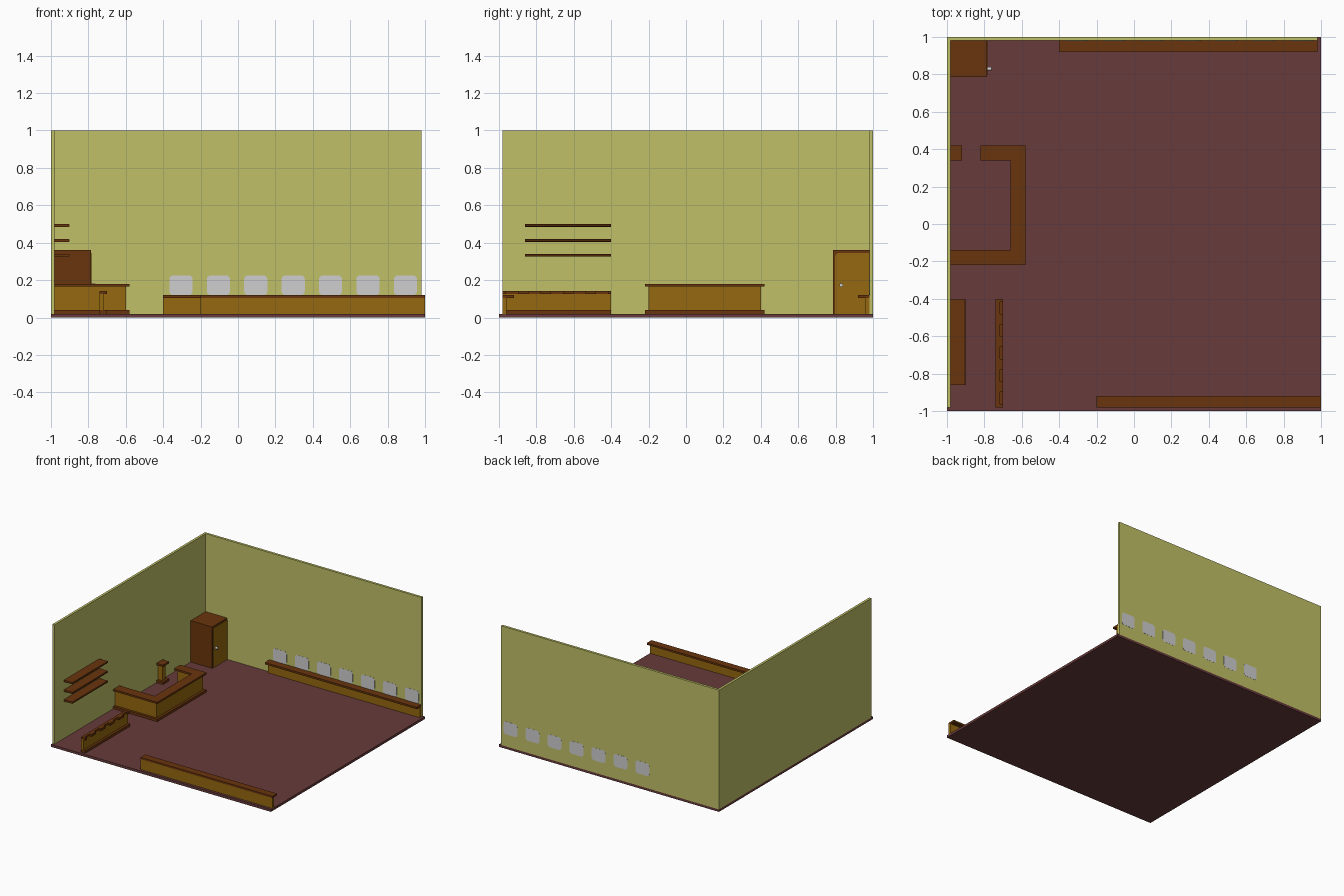
import bpy, bmesh, math
from mathutils import Vector

cube = bpy.data.objects.get("Cube")
if cube:
    bpy.data.objects.remove(cube, do_unlink=True)


def material(name, r, g, b):
    m = bpy.data.materials.new(name)
    m.use_nodes = True
    m.diffuse_color = (r, g, b, 1)
    m.node_tree.nodes["Principled BSDF"].inputs["Base Color"].default_value = (r, g, b, 1)
    return m


WALL = material("olive wall", 0.53, 0.53, 0.137)
FLOOR = material("maroon floor", 0.14, 0.043, 0.043)
DARK = material("dark wood", 0.143, 0.036, 0.004)
WOOD = material("golden wood", 0.305, 0.14, 0.005)
GREY = material("light grey", 0.62, 0.62, 0.62)


def prism(name, mat, pts, lo, hi, axis="z"):
    """Extrude a 2D outline along an axis: z takes (x, y), y takes (x, z), x takes (y, z)."""
    place = {"z": lambda a, b, c: (a, b, c),
             "y": lambda a, b, c: (a, c, b),
             "x": lambda a, b, c: (c, a, b)}[axis]
    bm = bmesh.new()
    face = bm.faces.new([bm.verts.new(place(a, b, lo)) for a, b in pts])
    new = bmesh.ops.extrude_face_region(bm, geom=[face])["geom"]
    step = Vector(place(0, 0, hi - lo))
    bmesh.ops.translate(bm, vec=step, verts=[v for v in new if isinstance(v, bmesh.types.BMVert)])
    bmesh.ops.recalc_face_normals(bm, faces=bm.faces)
    mesh = bpy.data.meshes.new(name)
    bm.to_mesh(mesh)
    bm.free()
    mesh.materials.append(mat)
    ob = bpy.data.objects.new(name, mesh)
    bpy.context.collection.objects.link(ob)
    return ob


def box(name, mat, x, y, z):
    return prism(name, mat, [(x[0], y[0]), (x[1], y[0]), (x[1], y[1]), (x[0], y[1])], *z)


def rounded(a0, a1, b0, b1, r, steps=4):
    """Outline of a rectangle with rounded corners."""
    pts = []
    corners = [(a1 - r, b1 - r), (a0 + r, b1 - r), (a0 + r, b0 + r), (a1 - r, b0 + r)]
    for q, (ca, cb) in enumerate(corners):
        for s in range(steps + 1):
            t = math.pi / 2 * (q + s / steps)
            pts.append((ca + r * math.cos(t), cb + r * math.sin(t)))
    return pts


# Room shell
box("floor", FLOOR, (-1, 1), (-1, 1), (0, 0.02))
box("side_wall", WALL, (-1, -0.98), (-0.98, 1), (0.02, 1))
box("back_wall", WALL, (-0.98, 0.98), (0.98, 1), (0.02, 1))

# Rounded window panes, on both faces of the back wall
for i in range(7):
    cx = -0.305 + 0.2 * i
    outline = rounded(cx - 0.062, cx + 0.062, 0.12, 0.225, 0.02)
    prism(f"window_inside_{i + 1}", GREY, outline, 0.979, 0.983, "y")
    prism(f"window_outside_{i + 1}", GREY, outline, 0.997, 1.001, "y")

# Narrow bar ledges along the back and the front
box("back_ledge_panel", WOOD, (-0.4, 0.98), (0.96, 0.98), (0.02, 0.105))
box("back_ledge_top", DARK, (-0.4, 0.98), (0.92, 0.98), (0.105, 0.12))
box("front_ledge_panel", WOOD, (-0.2, 1), (-0.98, -0.96), (0.02, 0.105))
box("front_ledge_top", DARK, (-0.2, 1), (-0.98, -0.92), (0.105, 0.12))

# Bar counter: a hooked run and a short stub, each with skirting, body and top
trim = [(-0.98, -0.22), (-0.58, -0.22), (-0.58, 0.42), (-0.82, 0.42),
        (-0.82, 0.34), (-0.66, 0.34), (-0.66, -0.14), (-0.98, -0.14)]
core = [(-0.98, -0.20), (-0.60, -0.20), (-0.60, 0.40), (-0.80, 0.40),
        (-0.80, 0.36), (-0.64, 0.36), (-0.64, -0.16), (-0.98, -0.16)]
stub_trim = [(-0.98, 0.34), (-0.92, 0.34), (-0.92, 0.42), (-0.98, 0.42)]
stub_core = [(-0.98, 0.36), (-0.94, 0.36), (-0.94, 0.40), (-0.98, 0.40)]
for name, outer, inner in (("counter", trim, core), ("counter_stub", stub_trim, stub_core)):
    prism(name + "_skirting", DARK, outer, 0.02, 0.04)
    prism(name + "_body", WOOD, inner, 0.04, 0.165)
    prism(name + "_top", DARK, outer, 0.165, 0.18)

# Low rack with notches along the inner edge of its top
box("rack_base", DARK, (-0.74, -0.70), (-0.98, -0.40), (0.02, 0.04))
box("rack_panel", WOOD, (-0.74, -0.72), (-0.98, -0.40), (0.04, 0.125))
rack = [(-0.74, -0.40), (-0.74, -0.98), (-0.70, -0.98)]
for i in range(5):
    y = -0.93 + 0.12 * i
    rack += [(-0.70, y - 0.032), (-0.717, y - 0.032), (-0.717, y + 0.032), (-0.70, y + 0.032)]
rack.append((-0.70, -0.40))
prism("rack_top", DARK, rack, 0.125, 0.143)

# Wall shelves with eased front edges
for i, z in enumerate((0.325, 0.405, 0.485)):
    profile = [(-0.98, z), (-0.905, z), (-0.90, z + 0.005), (-0.90, z + 0.011),
               (-0.904, z + 0.015), (-0.98, z + 0.015)]
    prism(f"shelf_{i + 1}", DARK, profile, -0.86, -0.40, "y")

# Corner cupboard with a door and a knob
box("cupboard", DARK, (-0.98, -0.785), (0.785, 0.98), (0.02, 0.36))
door = [(0.797, 0.02), (0.978, 0.02), (0.978, 0.345), (0.815, 0.345), (0.802, 0.34), (0.797, 0.327)]
prism("cupboard_door", WOOD, door, -0.787, -0.782, "x")
knob = prism("door_knob", GREY, rounded(0.82, 0.84, 0.163, 0.183, 0.0099, 3), -0.786, -0.763, "x")
for p in knob.data.polygons:
    p.use_smooth = len(p.vertices) == 4
